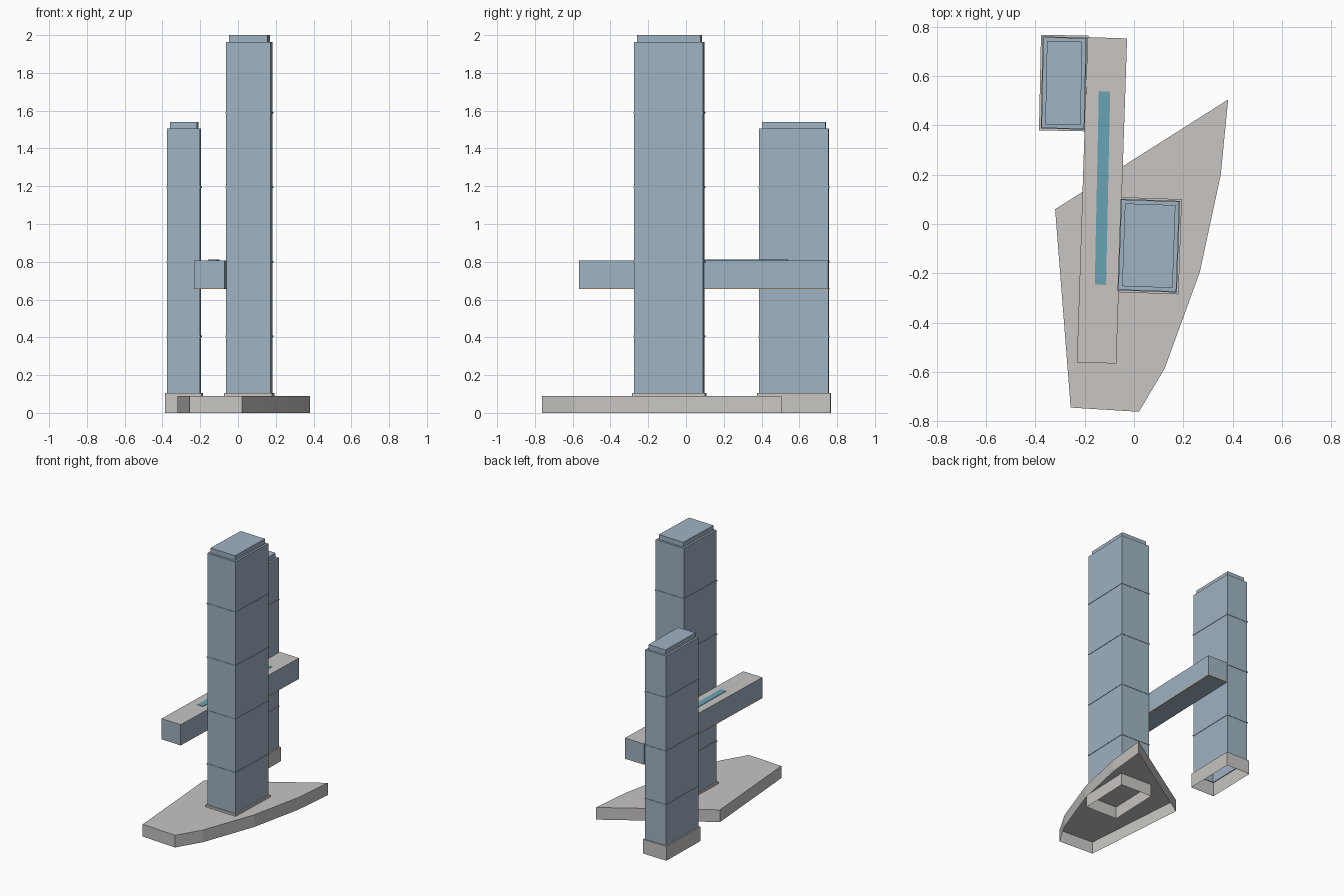
import bpy, bmesh
from math import radians

cube = bpy.data.objects.get("Cube")
if cube:
    bpy.data.objects.remove(cube, do_unlink=True)


def material(name, rgb):
    m = bpy.data.materials.new(name)
    m.use_nodes = True
    m.diffuse_color = (*rgb, 1)
    m.node_tree.nodes["Principled BSDF"].inputs["Base Color"].default_value = (*rgb, 1)
    return m


GLASS = material("blue glass", (0.35, 0.45, 0.54))
STONE = material("pale stone", (0.58, 0.56, 0.54))
WATER = material("pool teal", (0.14, 0.36, 0.46))
TRIM = material("warm trim", (0.62, 0.45, 0.25))


def rect(w, d, grow=0):
    x, y = w / 2 + grow, d / 2 + grow
    return [(-x, -y), (x, -y), (x, y), (-x, y)]


def loft(name, rings, mats, loc=(0, 0), turn=0, top=True, bottom=False, top_mat=0):
    """Join stacked (outline, height) rings into one shell."""
    bm = bmesh.new()
    loops = [[bm.verts.new((x, y, z)) for x, y in pts] for pts, z in rings]
    for lo, hi in zip(loops, loops[1:]):
        n = len(lo)
        for i in range(n):
            j = (i + 1) % n
            bm.faces.new((lo[i], lo[j], hi[j], hi[i]))
    if top:
        bm.faces.new(loops[-1]).material_index = top_mat
    if bottom:
        bm.faces.new(loops[0][::-1])
    mesh = bpy.data.meshes.new(name)
    bm.to_mesh(mesh)
    bm.free()
    for m in mats:
        mesh.materials.append(m)
    ob = bpy.data.objects.new(name, mesh)
    ob.location = (*loc, 0)
    ob.rotation_euler.z = radians(turn)
    bpy.context.collection.objects.link(ob)
    return ob


def tower(name, w, d, height, loc, turn):
    # Open stone plinth with a narrow ledge
    loft(name + "_plinth",
         [(rect(w, d, 0.01), 0), (rect(w, d, 0.01), 0.105), (rect(w, d), 0.105)],
         [STONE], loc, turn, top=False)
    # Glass shaft with thin floor bands and a recessed crown
    rings = [(rect(w, d), 0.1)]
    for z in (0.405, 0.8, 1.195, 1.59):
        if z < height:
            rings += [(rect(w, d, g), z + dz) for g, dz in
                      ((0, -0.004), (0.003, -0.004), (0.003, 0.004), (0, 0.004))]
    rings += [(rect(w, d), height), (rect(w, d, -0.015), height),
              (rect(w, d, -0.015), height + 0.036)]
    loft(name + "_shaft", rings, [GLASS], loc, turn)


tower("tall_tower", 0.235, 0.366, 1.964, (0.06, -0.088), -2)
tower("short_tower", 0.173, 0.368, 1.505, (-0.285, 0.572), -1.2)

# Podium shell, open underneath
outline = [(-0.32, 0.06), (-0.257, -0.745), (0.02, -0.762), (0.125, -0.585),
           (0.267, -0.195), (0.352, 0.2), (0.382, 0.505)]
loft("podium", [(outline, 0), (outline, 0.09)], [STONE])

# Sky bridge with stone roof deck
BRIDGE = (-0.13, 0.096)
loft("sky_bridge", [(rect(0.16, 1.32), 0.66), (rect(0.16, 1.32), 0.808)],
     [GLASS, STONE], BRIDGE, -1.9, bottom=True, top_mat=1)
loft("bridge_trim", [(rect(0.161, 1.321), 0.655), (rect(0.161, 1.321), 0.662)],
     [TRIM], BRIDGE, -1.9, top=False)
loft("bridge_soffit", [(rect(0.16, 1.32), 0.655), (rect(0.16, 1.32), 0.657)],
     [GLASS], BRIDGE, -1.9, bottom=True)

# Roof pool
loft("roof_pool", [(rect(0.046, 0.785), 0.806), (rect(0.046, 0.785), 0.811)],
     [WATER], (-0.128, 0.146), -1.2)
